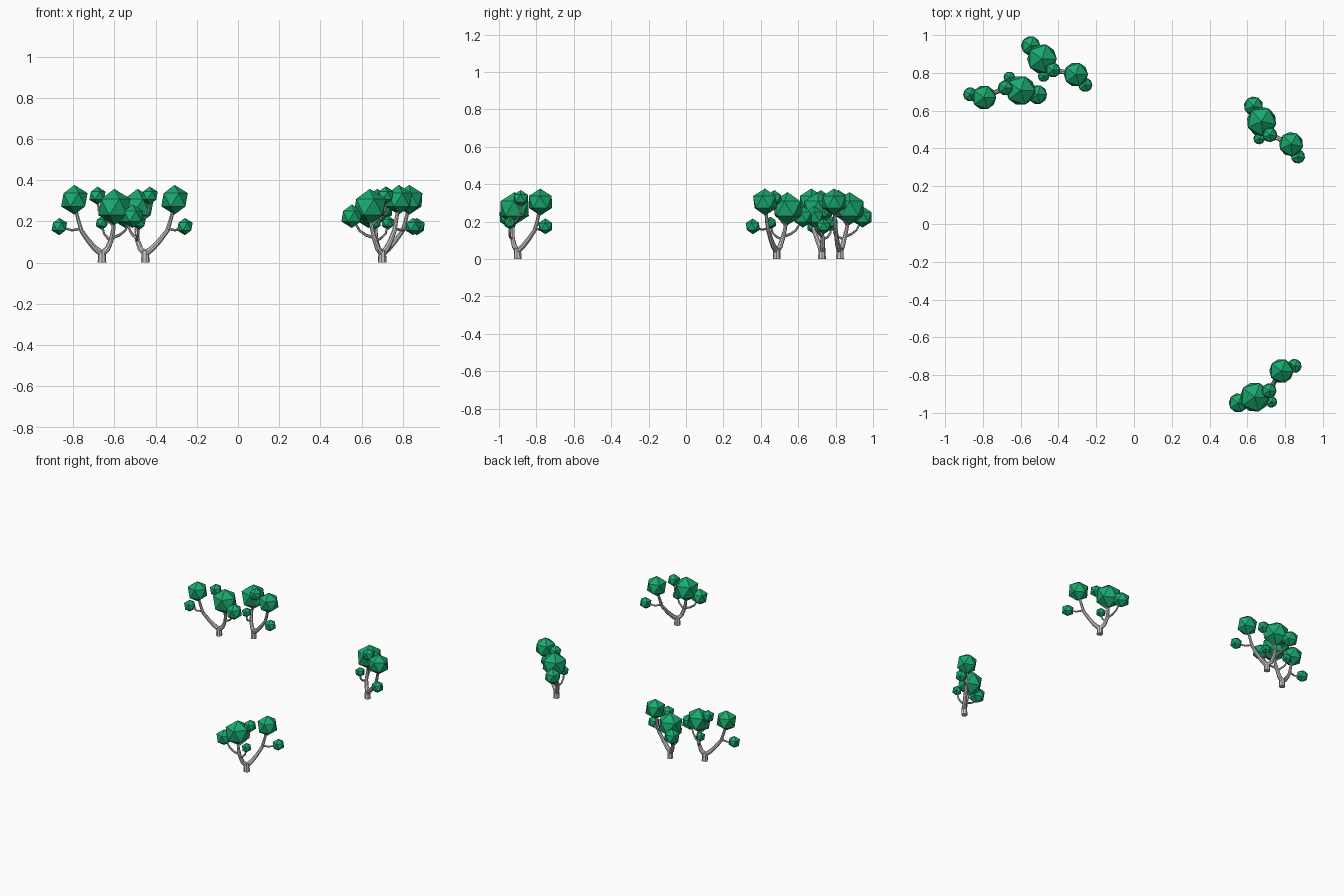
import bpy, bmesh
from math import radians
from mathutils import Vector, Matrix

if "Cube" in bpy.data.objects:
    bpy.data.objects.remove(bpy.data.objects["Cube"])

leaf_mat = bpy.data.materials.new("leaf_green")
leaf_mat.diffuse_color = (0.01, 0.40, 0.16, 1)
leaf_mat.use_nodes = True
leaf_mat.node_tree.nodes["Principled BSDF"].inputs["Base Color"].default_value = leaf_mat.diffuse_color

# Leaf clumps: centre and radius, relative to the trunk base
CLUMPS = [
    ((0.060, -0.020, 0.270), 0.088),
    ((-0.134, -0.057, 0.305), 0.072),
    ((-0.207, -0.041, 0.175), 0.042),
    ((0.149, -0.042, 0.225), 0.057),
    ((-0.022, -0.006, 0.325), 0.044),
    ((0.000, 0.050, 0.193), 0.034),
]

# Branches: path points and start / end radius
BRANCHES = [
    ([(0, 0, 0), (0, 0, 0.03), (0, 0, 0.058)], 0.021, 0.018),
    ([(0, 0, 0.042), (-0.035, -0.012, 0.07), (-0.065, -0.026, 0.105),
      (-0.10, -0.044, 0.155), (-0.113, -0.05, 0.20), (-0.134, -0.057, 0.28)], 0.016, 0.008),
    ([(0, 0, 0.042), (0.027, 0.003, 0.068), (0.045, 0.003, 0.11),
      (0.055, -0.005, 0.16), (0.06, -0.02, 0.25)], 0.016, 0.008),
    ([(-0.104, -0.045, 0.165), (-0.145, -0.046, 0.157), (-0.20, -0.041, 0.172)], 0.007, 0.005),
    ([(0.048, 0.002, 0.12), (0.085, -0.015, 0.134), (0.112, -0.03, 0.155),
      (0.145, -0.042, 0.215)], 0.008, 0.005),
    ([(0.045, 0.003, 0.105), (0.03, 0.03, 0.117), (0.01, 0.045, 0.14),
      (0.0, 0.05, 0.185)], 0.007, 0.005),
    ([(0.056, -0.008, 0.18), (0.015, -0.008, 0.215), (-0.015, -0.007, 0.25),
      (-0.022, -0.006, 0.31)], 0.007, 0.005),
]


def make_wood():
    """Tapered tubes with six to eight flat sides, as one mesh."""
    cu = bpy.data.curves.new("wood_paths", 'CURVE')
    cu.dimensions = '3D'
    cu.bevel_depth = 1.0
    cu.bevel_resolution = 2
    cu.use_fill_caps = True
    for pts, r0, r1 in BRANCHES:
        sp = cu.splines.new('POLY')
        sp.use_smooth = False
        sp.points.add(len(pts) - 1)
        for i, p in enumerate(pts):
            sp.points[i].co = (*p, 1)
            sp.points[i].radius = r0 + (r1 - r0) * i / (len(pts) - 1)
    ob = bpy.data.objects.new("wood_paths", cu)
    bpy.context.collection.objects.link(ob)
    dg = bpy.context.evaluated_depsgraph_get()
    me = bpy.data.meshes.new_from_object(ob.evaluated_get(dg))
    bpy.data.objects.remove(ob)
    return me


def make_leaves():
    """Low-poly icosahedron clumps, as one mesh."""
    bm = bmesh.new()
    for c, r in CLUMPS:
        bmesh.ops.create_icosphere(bm, subdivisions=1, radius=r,
                                   matrix=Matrix.Translation(Vector(c)))
    me = bpy.data.meshes.new("leaf_clumps")
    bm.to_mesh(me)
    bm.free()
    me.materials.append(leaf_mat)
    return me


wood, leaves = make_wood(), make_leaves()

# Four copies of the tree: x, y, turn about z
TREES = [(-0.66, 0.727, 0), (-0.45, 0.823, 144.5), (0.70, -0.90, 213.5), (0.70, 0.485, 131.6)]
for n, (x, y, turn) in enumerate(TREES, 1):
    for part, me in (("trunk_and_branches", wood), ("leaf_clumps", leaves)):
        ob = bpy.data.objects.new(f"tree_{n}_{part}", me)
        ob.location = (x, y, 0)
        ob.rotation_euler.z = radians(turn)
        bpy.context.collection.objects.link(ob)
